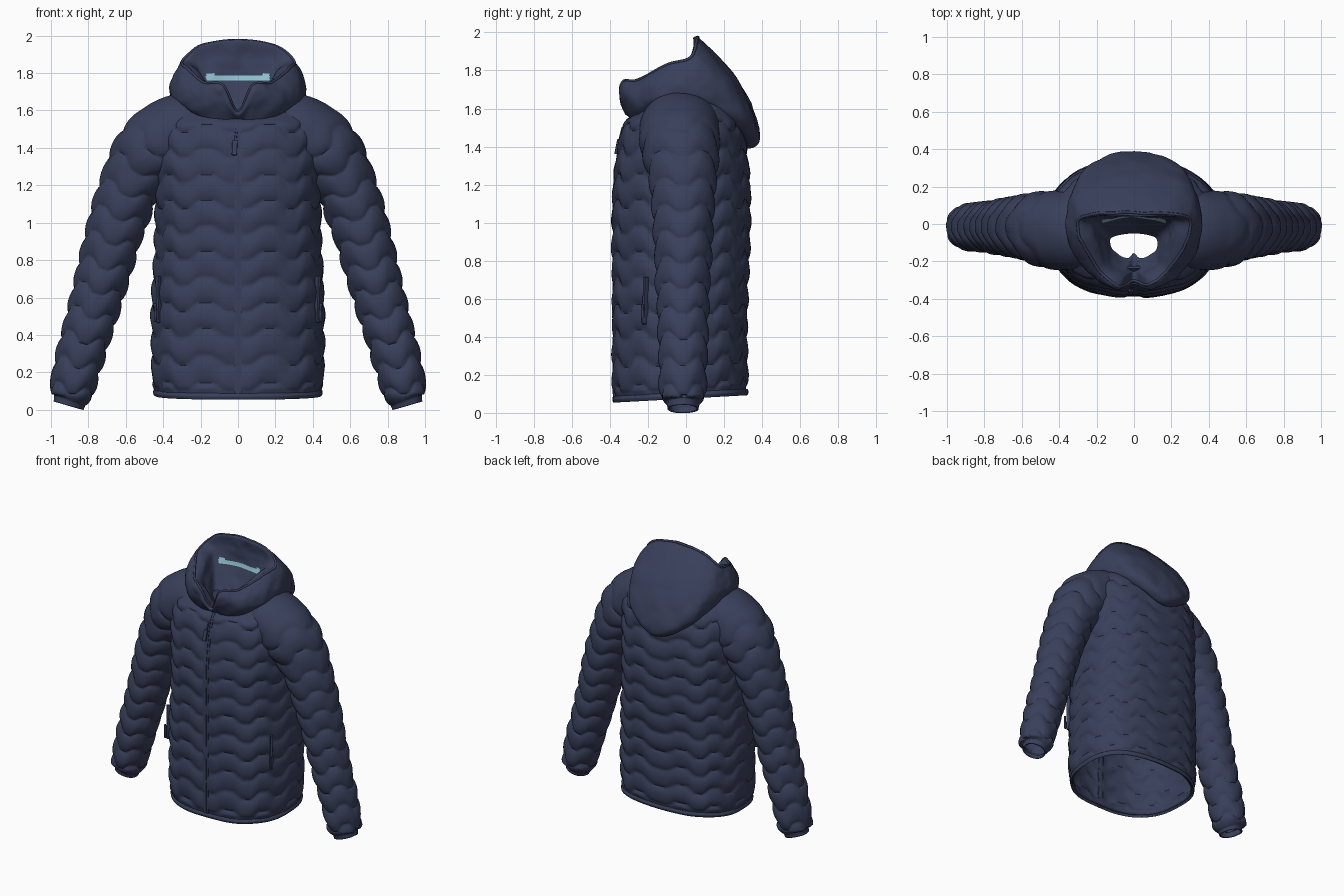
import bpy, math
from mathutils import Vector, noise

if "Cube" in bpy.data.objects:
    bpy.data.objects.remove(bpy.data.objects["Cube"])

def material(name, rgb):
    m = bpy.data.materials.new(name)
    m.diffuse_color = (*rgb, 1)
    m.use_nodes = True
    m.node_tree.nodes["Principled BSDF"].inputs["Base Color"].default_value = m.diffuse_color
    return m

NAVY = material("navy fabric", (0.040, 0.050, 0.103))
BLUE = material("pale blue neck tape", (0.27, 0.52, 0.60))

def spline(keys, t):
    """Smooth interpolation through key tuples, t in key units."""
    n = len(keys) - 1
    i = min(int(t), n - 1)
    f = t - i
    a, b, c, d = (Vector(keys[max(0, min(n, k))]) for k in (i - 1, i, i + 1, i + 2))
    return 0.5 * (2*b + (c - a)*f + (2*a - 5*b + 4*c - d)*f*f + (3*b - a - 3*c + d)*f**3)

def steps(keys, size):
    """Evenly spaced spline parameters along the keys."""
    out = [0.0]
    for i in range(len(keys) - 1):
        n = max(1, math.ceil((Vector(keys[i+1]) - Vector(keys[i])).length / size))
        out += [i + k / n for k in range(1, n + 1)]
    return out

def grid(name, rows, closed, thickness=0.0, angle=50):
    """Skin a list of equal-length point rows."""
    w = len(rows[0])
    faces = [(r*w + c, r*w + (c+1) % w, (r+1)*w + (c+1) % w, (r+1)*w + c)
             for r in range(len(rows) - 1) for c in range(w if closed else w - 1)]
    me = bpy.data.meshes.new(name)
    me.from_pydata([tuple(p) for row in rows for p in row], [], faces)
    me.materials.append(NAVY)
    ob = bpy.data.objects.new(name, me)
    bpy.context.collection.objects.link(ob)
    bpy.context.view_layer.objects.active = ob
    ob.select_set(True)
    bpy.ops.object.shade_smooth_by_angle(angle=math.radians(angle))
    ob.select_set(False)
    if thickness:
        s = ob.modifiers.new("thickness", "SOLIDIFY")
        s.thickness, s.offset = thickness, -1
    return ob

def mirror(ob):
    ob.modifiers.new("mirror", "MIRROR")

def smooth(a, b, v):
    v = max(0, min(1, (v - a) / (b - a)))
    return v * v * (3 - 2 * v)

def quilt(along, turn, waves):
    """Puffed height between wavy seams."""
    wave = 0.024 * max(-1, min(1, 1.5 * math.cos(turn * waves)))
    return 0.02 * abs(math.sin(math.pi * (along - wave) / 0.137)) ** 0.55

# torso: height, half width, front depth, back depth
TORSO = [(.08, .435, .37, .31), (.12, .443, .371, .312), (.5, .448, .373, .307),
         (.9, .43, .373, .322), (1.2, .43, .368, .322), (1.4, .437, .342, .302),
         (1.52, .43, .315, .275), (1.6, .39, .285, .245), (1.65, .33, .255, .195),
         (1.68, .25, .235, .13)]

def torso_point(t, a, lift=0.0, puffed=True):
    z, hw, fr, bk = spline(TORSO, t)
    c, s = math.cos(a), math.sin(a)
    x = hw * math.copysign(abs(c) ** 0.8, c)
    y = (bk if s > 0 else fr) * math.copysign(abs(s) ** 0.8, s)
    p = lift
    if puffed:
        p += quilt(z, a, 10) * smooth(.1, .14, z) * (1 - .7 * smooth(1.5, 1.6, z))
        if s < 0:
            p *= 0.35 + 0.65 * smooth(.015, .05, abs(x))
    p += 0.006 * noise.noise(Vector((x * 6, y * 6, z * 8)))
    z += 0.02 * y / .35 * (1 - smooth(.08, .5, z)) + 0.075 * min(0, s) * smooth(1.5, 1.68, z)
    return Vector((x + c * p, y + s * p, z))

N = 168
T = steps(TORSO, 0.012)
ring = [2 * math.pi * i / N for i in range(N)]
grid("quilted_body", [[torso_point(t, a) for a in ring] for t in T], True, 0.015)

# hem binding
hem = []
for k in range(9):
    b = 2 * math.pi * k / 8
    hem.append([torso_point(0, a, 0.010 + 0.008 * math.cos(b), False)
                + Vector((0, 0, .012 + .017 * math.sin(b))) for a in ring])
grid("hem_band", hem, True)

# front zip: flap and raised teeth strip
def strip(name, half, lift, t0, t1):
    rows = []
    for t in [v for v in T if t0 <= v <= t1]:
        p = torso_point(t, -math.pi / 2, lift, False)
        rows.append([p + Vector((x, dy, 0)) for x, dy in
                     ((-half, .02), (-half, 0), (half, 0), (half, .02))])
    return grid(name, rows, False, angle=30)

strip("zip_flap", .02, .010, 0, 8)
strip("zip_teeth", .006, .014, 0, 8)

def block(name, loc, size, tilt=(0, 0, 0)):
    bpy.ops.mesh.primitive_cube_add(size=1, location=loc, rotation=tilt)
    ob = bpy.context.object
    ob.name, ob.scale = name, size
    bpy.ops.object.transform_apply(location=True, rotation=True, scale=True)
    ob.data.materials.append(NAVY)
    b = ob.modifiers.new("bevel", "BEVEL")
    b.width, b.segments = 0.004, 2
    return ob

block("zip_pull_cord", (-.012, -.343, 1.46), (.012, .012, .09), (-.25, .12, 0))
block("zip_pull_tab", (-.018, -.362, 1.40), (.028, .014, .08), (-.2, .05, 0))

# side pockets
mirror(block("pocket_welt", (.424, -.213, .59), (.018, .028, .25), (0, .03, .7)))
mirror(block("pocket_zip_pull", (.442, -.228, .52), (.014, .014, .10), (0, .03, .7)))

# sleeves: centre x, centre z, half width, half depth
SLEEVE = [(.22, 1.535, .14, .18), (.31, 1.51, .170, .20), (.39, 1.455, .184, .20),
          (.475, 1.37, .170, .178), (.575, 1.20, .142, .150), (.66, .95, .128, .132),
          (.755, .6, .115, .113), (.84, .3, .105, .103), (.882, .13, .097, .098),
          (.890, .075, .092, .092), (.897, .05, .077, .077), (.905, .022, .072, .072)]
M, rows, length, last = 72, [], 0.0, None
for t in steps(SLEEVE, 0.011):
    x, z, w, d = spline(SLEEVE, t)
    ahead = spline(SLEEVE, min(t + .05, len(SLEEVE) - 1))
    behind = spline(SLEEVE, max(t - .05, 0))
    tan = Vector((ahead[0] - behind[0], 0, ahead[1] - behind[1])).normalized()
    side = Vector((-tan.z, 0, tan.x))
    mid = Vector((x, -.016 - .016 * smooth(1.2, 1.45, z), z))
    length += (mid - last).length if last else 0
    last = mid
    fade = smooth(.055, .09, z) * smooth(.15, .32, length)
    row = []
    for i in range(M):
        a = 2 * math.pi * i / M
        p = quilt(length, a, 4) * fade + .006 * noise.noise(Vector((a, z * 8, 3)))
        row.append(mid + side * math.cos(a) * (w + p) + Vector((0, math.sin(a) * (d + p), 0)))
    rows.append(row)
mirror(grid("sleeve", rows, True, 0.01))

# hood and collar: cross-sections from outer base over the rim to the inner neck
BACK = [(0, .25, 1.44), (0, .34, 1.39), (0, .388, 1.47), (0, .282, 1.74),
        (0, .06, 1.975), (0, .045, 1.88), (0, .035, 1.76), (0, -.05, 1.60)]
BACK_CORNER = [(.17, .20, 1.52), (.21, .29, 1.49), (.245, .31, 1.58), (.26, .21, 1.77),
               (.20, .055, 1.945), (.18, .045, 1.87), (.15, .01, 1.76), (.08, -.06, 1.60)]
SIDE = [(.27, .08, 1.62), (.33, .13, 1.62), (.352, .10, 1.70), (.345, .07, 1.78),
        (.30, .02, 1.865), (.23, .01, 1.84), (.19, -.02, 1.75), (.12, -.08, 1.60)]
SIDE_FRONT = [(.28, -.10, 1.61), (.33, -.12, 1.64), (.345, -.12, 1.69), (.33, -.12, 1.76),
              (.28, -.10, 1.83), (.21, -.08, 1.81), (.17, -.10, 1.72), (.12, -.13, 1.60)]
FRONT_CORNER = [(.19, -.24, 1.55), (.22, -.27, 1.60), (.23, -.28, 1.66), (.22, -.27, 1.71),
                (.18, -.25, 1.75), (.15, -.22, 1.73), (.12, -.20, 1.66), (.08, -.165, 1.58)]
FRONT = [(.07, -.28, 1.53), (.08, -.315, 1.595), (.09, -.345, 1.66), (.09, -.35, 1.71),
         (.08, -.33, 1.735), (.06, -.28, 1.70), (.05, -.25, 1.64), (.03, -.18, 1.56)]
NOTCH = [(0, y + .025, 1.54 + .3 * (z - 1.56)) for x, y, z in FRONT]

def flip(section):
    return [(-x, y, z) for x, y, z in section]

half = [BACK, BACK_CORNER, SIDE, SIDE_FRONT, FRONT_CORNER, FRONT]
loop = half + [NOTCH] + [flip(s) for s in half[:0:-1]]
count, SUB, PER = len(loop), 12, 10
rows = []
for j in range(7 * PER + 1):
    section = [spline(s, j / PER) for s in loop]
    cyc = section[-2:] + section + section[:3]
    row = []
    for c in range(count * SUB):
        p = spline(cyc, 2 + c / SUB)
        wrinkle = noise.noise(p * 9) + .5 * noise.noise(p * 20)
        row.append(p + Vector((p.x, p.y + .05, 0)).normalized() * .009 * wrinkle)
    rows.append(row)
hood = grid("hood", rows, True, angle=60)

# pale tape inside the back of the neck
hood.data.materials.append(BLUE)
for f in hood.data.polygons:
    c = f.center
    inside = f.index // (count * SUB) >= 5 * PER
    if inside and 1.757 < c.z < 1.793 and abs(c.x) < .17 and c.y > -.03:
        f.material_index = 1

# rolled binding along the hood rim
cu = bpy.data.curves.new("hood_rim", "CURVE")
cu.dimensions, cu.bevel_depth, cu.bevel_resolution = "3D", 0.008, 2
sp = cu.splines.new("POLY")
rim = rows[4 * PER]
sp.points.add(len(rim) - 1)
for pt, p in zip(sp.points, rim):
    pt.co = (*p, 1)
sp.use_cyclic_u = True
cu.materials.append(NAVY)
bpy.context.collection.objects.link(bpy.data.objects.new("hood_rim", cu))
